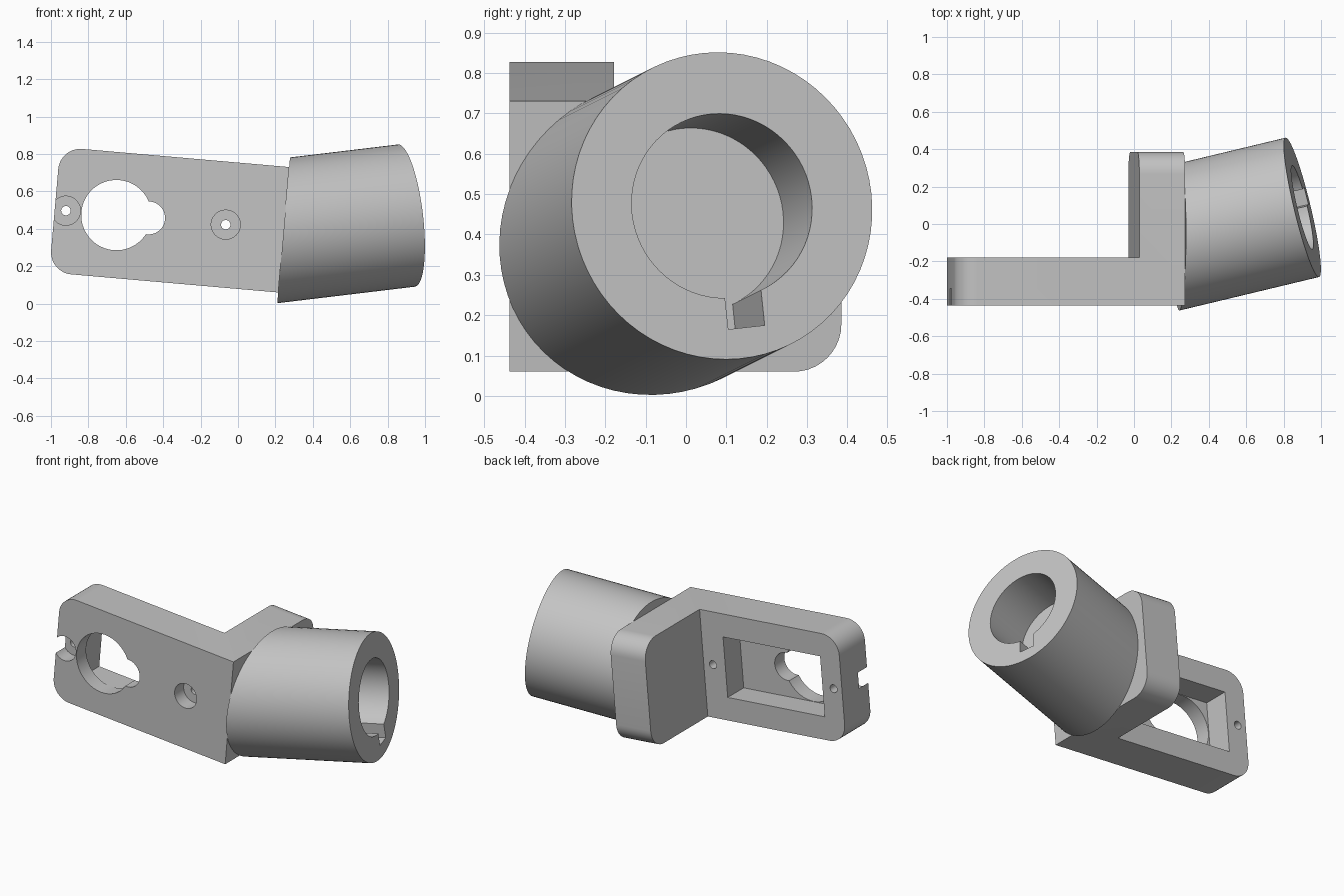
import bpy, bmesh, math
from mathutils import Vector, Matrix

old = bpy.data.objects.get("Cube")
if old:
    bpy.data.objects.remove(old, do_unlink=True)

grey = bpy.data.materials.new("plain grey")
grey.use_nodes = True
grey.diffuse_color = (0.55, 0.55, 0.55, 1)
grey.node_tree.nodes["Principled BSDF"].inputs["Base Color"].default_value = (0.55, 0.55, 0.55, 1)

# Bracket frame: u along the plate, y to the back, w up the plate, leaning 5 degrees
TILT = Matrix.Translation((0.215, 0, 0.06)) @ Matrix.Rotation(math.radians(5), 4, 'Y')
HEIGHT, FRONT, BACK, END = 0.673, -0.437, -0.178, 0.385
MID = HEIGHT / 2

# Socket axis and the centre of its open end
AXIS = Vector((1, 0.24, 0.12)).normalized()
MOUTH = Vector((0.9, 0.089, 0.471))


def prism(points, sweep):
    """Closed solid made by sweeping a polygon along a vector."""
    bm = bmesh.new()
    face = bm.faces.new([bm.verts.new(p) for p in points])
    ext = bmesh.ops.extrude_face_region(bm, geom=[face], use_keep_orig=True)
    moved = [g for g in ext["geom"] if isinstance(g, bmesh.types.BMVert)]
    bmesh.ops.translate(bm, verts=moved, vec=sweep)
    bmesh.ops.recalc_face_normals(bm, faces=bm.faces)
    return bm


def make(name, bm):
    mesh = bpy.data.meshes.new(name)
    bm.to_mesh(mesh)
    bm.free()
    mesh.materials.append(grey)
    obj = bpy.data.objects.new(name, mesh)
    bpy.context.collection.objects.link(obj)
    return obj


def activate(obj):
    bpy.ops.object.select_all(action='DESELECT')
    obj.select_set(True)
    bpy.context.view_layer.objects.active = obj


def cut(obj, bm):
    cutter = make("cutter", bm)
    cutter.hide_render = True
    mod = obj.modifiers.new("cut", 'BOOLEAN')
    mod.operation, mod.solver, mod.object = 'DIFFERENCE', 'EXACT', cutter
    activate(obj)
    bpy.ops.object.modifier_apply(modifier=mod.name)
    bpy.data.objects.remove(cutter, do_unlink=True)


def circle(centre, normal, radius, sides):
    turn = normal.to_track_quat('Z', 'Y')
    angles = [2 * math.pi * i / sides for i in range(sides)]
    return [centre + turn @ Vector((radius * math.cos(a), radius * math.sin(a), 0)) for a in angles]


def drill(obj, u, radius, y0, y1):
    """Round hole through the plate from y0 to y1."""
    bm = prism(circle(Vector((u, y0, MID)), Vector((0, 1, 0)), radius, 48), Vector((0, y1 - y0, 0)))
    bm.transform(TILT)
    cut(obj, bm)


# L-shaped bracket with rounded corners at both free ends
LEFT, ARM = -1.229, -0.246
outline = [(LEFT, FRONT), (0, FRONT), (0, END), (ARM, END), (ARM, BACK), (LEFT, BACK)]
bm = prism([(u, y, 0) for u, y in outline], Vector((0, 0, HEIGHT)))


def on_free_end(edge):
    a, b = (v.co for v in edge.verts)
    level = abs(a.z - b.z) < 1e-4
    plate_end = max(a.x, b.x) < LEFT + 1e-4
    arm_end = min(a.y, b.y) > END - 1e-4
    return level and (plate_end or arm_end)


bmesh.ops.bevel(bm, geom=[e for e in bm.edges if on_free_end(e)], offset=0.118,
                segments=10, profile=0.5, affect='EDGES')
bm.transform(TILT)
bracket = make("angled_bracket", bm)

# Rectangular pocket in the back of the plate
pocket = [(-1.09, MID - 0.19), (-0.4, MID - 0.19), (-0.4, MID + 0.19), (-1.09, MID + 0.19)]
bm = prism([(u, -0.34, w) for u, w in pocket], Vector((0, 0.3, 0)))
bm.transform(TILT)
cut(bracket, bm)

# Keyhole opening from the front into the pocket
drill(bracket, -0.898, 0.188, -0.6, -0.26)
drill(bracket, -0.725, 0.088, -0.6, -0.25)

# Counterbored screw holes
for u in (-1.169, -0.311):
    drill(bracket, u, 0.078, -0.6, -0.345)
    drill(bracket, u, 0.025, -0.7, 0)

# Round socket, trimmed flush with the bracket's outer face
bm = prism(circle(MOUTH, AXIS, 0.383, 72), AXIS * -1.2)
side = (TILT.to_3x3() @ Vector((1, 0, 0))).normalized()
bmesh.ops.bisect_plane(bm, geom=bm.verts[:] + bm.edges[:] + bm.faces[:],
                       plane_co=TILT.translation, plane_no=side, clear_inner=True)
bmesh.ops.holes_fill(bm, edges=[e for e in bm.edges if e.is_boundary])
bmesh.ops.recalc_face_normals(bm, faces=bm.faces)
socket = make("round_socket", bm)

# Blind bore
cut(socket, prism(circle(MOUTH + AXIS * 0.1, AXIS, 0.23, 72), AXIS * -0.406))


# Key slot at the bottom of the bore
def on_mouth(y, z):
    x = MOUTH.x - (AXIS.y * (y - MOUTH.y) + AXIS.z * (z - MOUTH.z)) / AXIS.x
    return Vector((x, y, z)) + AXIS * 0.1


# Points are shifted back along the axis so the slot lines up at the mouth
slot = [(0.105, 0.165), (0.195, 0.175), (0.181, 0.31), (0.09, 0.3)]
shift = AXIS * 0.1
cut(socket, prism([on_mouth(y, z) for y, z in slot], AXIS * -0.404))

for obj in (bracket, socket):
    activate(obj)
    bpy.ops.object.shade_smooth_by_angle(angle=math.radians(25))
